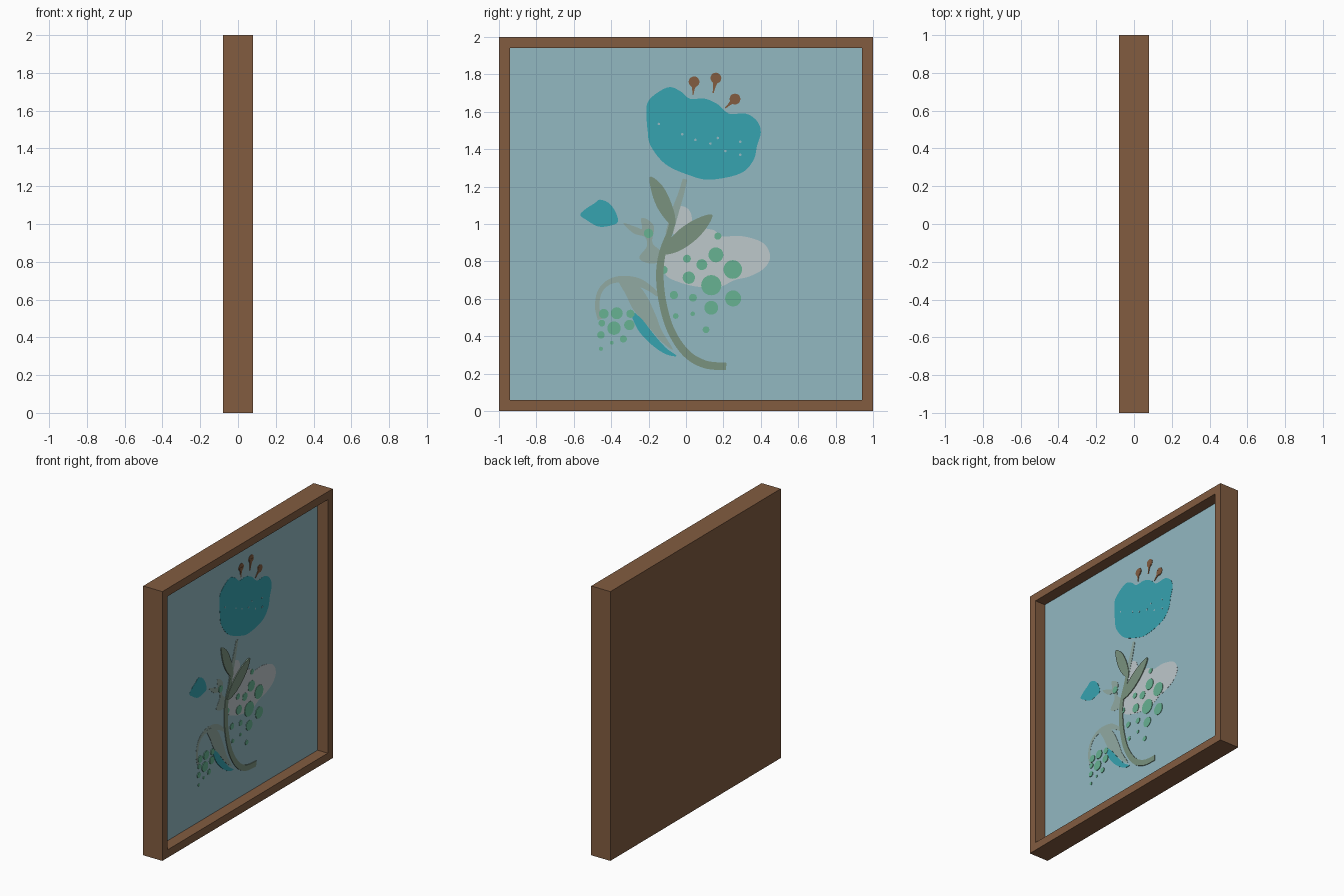
import bpy, bmesh, math
from mathutils import Vector

if "Cube" in bpy.data.objects:
    bpy.data.objects.remove(bpy.data.objects["Cube"])

PANEL_X = -0.005      # depth of the recessed picture
STEP = 0.0012         # height of one paint layer


def material(name, r, g, b):
    m = bpy.data.materials.new(name)
    lin = [((c / 255 + 0.055) / 1.055) ** 2.4 for c in (r, g, b)]
    m.diffuse_color = (*lin, 1)
    m.use_nodes = True
    m.node_tree.nodes["Principled BSDF"].inputs["Base Color"].default_value = m.diffuse_color
    return m


BROWN = material("frame brown", 130, 92, 64)
SKY = material("pale blue", 146, 184, 193)
TEAL = material("teal", 54, 163, 176)
WHITE = material("pale grey", 190, 200, 203)
GREEN = material("mint green", 103, 178, 146)
OLIVE = material("olive green", 122, 146, 127)
PALE = material("pale olive", 145, 170, 162)


def finish(name, bm, mats):
    bmesh.ops.recalc_face_normals(bm, faces=bm.faces[:])
    me = bpy.data.meshes.new(name)
    bm.to_mesh(me)
    bm.free()
    for m in mats:
        me.materials.append(m)
    ob = bpy.data.objects.new(name, me)
    bpy.context.collection.objects.link(ob)
    return ob


def spline(pts, closed, n=5):
    """Smooth Catmull-Rom path through the points (any dimension)."""
    out, k = [], len(pts)
    get = (lambda i: pts[i % k]) if closed else (lambda i: pts[max(0, min(k - 1, i))])
    for i in range(k if closed else k - 1):
        a, b, c, d = (get(i + j) for j in (-1, 0, 1, 2))
        for s in range(n):
            t = s / n
            out.append([0.5 * (2 * q + (r - p) * t + (2 * p - 5 * q + 4 * r - u) * t * t
                               + (3 * q - p - 3 * r + u) * t ** 3)
                        for p, q, r, u in zip(a, b, c, d)])
    if not closed:
        out.append(list(pts[-1]))
    return out


def plates(name, outlines, mat, layer):
    """Thin painted plates from (y, z) outlines lying on the panel."""
    bm = bmesh.new()
    for pts in outlines:
        f = bm.faces.new([bm.verts.new((PANEL_X, y, z)) for y, z in pts])
        ext = bmesh.ops.extrude_face_region(bm, geom=[f], use_keep_orig=True)
        vs = [v for v in ext["geom"] if isinstance(v, bmesh.types.BMVert)]
        bmesh.ops.translate(bm, verts=vs, vec=(STEP * layer, 0, 0))
    return finish(name, bm, [mat])


def blob(name, pts, mat, layer):
    return plates(name, [spline(pts, True)], mat, layer)


def ribbon_outline(pts):
    """Outline of a tapering stroke from (y, z, half width) points."""
    path = spline(pts, False, 6)
    left, right = [], []
    for i, (y, z, w) in enumerate(path):
        a, b = path[max(0, i - 1)], path[min(len(path) - 1, i + 1)]
        d = Vector((b[0] - a[0], b[1] - a[1])).normalized()
        left.append((y - d.y * w, z + d.x * w))
        right.append((y + d.y * w, z - d.x * w))
    return left + right[::-1]


def ribbon(name, pts, mat, layer):
    return plates(name, [ribbon_outline(pts)], mat, layer)


def circle(y, z, r, n=20):
    return [(y + r * math.cos(2 * math.pi * i / n), z + r * math.sin(2 * math.pi * i / n))
            for i in range(n)]


# Frame: solid box with the front (+x) face inset and sunk to hold the picture
bm = bmesh.new()
bmesh.ops.create_cube(bm, size=1)
for v in bm.verts:
    v.co = (v.co.x * 0.157, v.co.y * 2, v.co.z * 2 + 1)
front = max(bm.faces, key=lambda f: f.calc_center_median().x)
bmesh.ops.inset_region(bm, faces=[front], thickness=0.083)
sunk = bmesh.ops.extrude_discrete_faces(bm, faces=[front])["faces"][0]
for v in sunk.verts:
    v.co.x = PANEL_X
sunk.material_index = 1
finish("picture_frame", bm, [BROWN, SKY])

# Large flower head
blob("large_flower", [(-.21, 1.57), (-.20, 1.66), (-.10, 1.73), (-.03, 1.71), (.02, 1.67),
                      (.10, 1.67), (.17, 1.64), (.23, 1.59), (.32, 1.59), (.38, 1.55),
                      (.40, 1.49), (.38, 1.42), (.36, 1.34), (.29, 1.27), (.13, 1.237),
                      (.02, 1.26), (-.11, 1.32), (-.19, 1.42), (-.205, 1.50)], TEAL, 1)
plates("flower_specks", [circle(y, z, .007, 8) for y, z in (
    (-.02, 1.48), (.05, 1.45), (.13, 1.43), (.17, 1.46), (.21, 1.39), (.29, 1.44),
    (.29, 1.37), (-.145, 1.535))], SKY, 2)

# Stamens: a head and a tapering thread each
for i, (y, z, ty, tz) in enumerate(((.043, 1.76, .037, 1.69), (.16, 1.78, .145, 1.70),
                                    (.262, 1.668, .21, 1.62))):
    plates(f"stamen_head_{i + 1}", [circle(y, z, .029)], BROWN, 2)
    ribbon(f"stamen_thread_{i + 1}", [(y, z, .022), ((y + ty) / 2, (z + tz) / 2, .008),
                                      (ty, tz, .003)], BROWN, 3)

# Small blossom on the left
blob("small_blossom", [(-.565, 1.05), (-.53, 1.085), (-.49, 1.11), (-.46, 1.13), (-.41, 1.11),
                       (-.375, 1.06), (-.365, 1.01), (-.41, .99), (-.47, .987), (-.53, 1.02)],
     TEAL, 1)

# Pale petal and bud
blob("pale_petal", [(-.12, .82), (-.08, .89), (.02, .97), (.14, .97), (.19, .935), (.30, .935),
                    (.41, .90), (.45, .83), (.42, .765), (.34, .72), (.26, .70), (.17, .66),
                    (.06, .665), (-.04, .69), (-.11, .73)], WHITE, 1)
blob("pale_bud", [(-.08, 1.02), (-.06, 1.08), (-.02, 1.095), (.02, 1.07), (.03, 1.01),
                  (-.01, .93), (-.07, .95)], WHITE, 1)

# Pale olive sprigs, tendril and leaf
ribbon("upper_sprig", [(-.005, 1.24, .012), (-.03, 1.15, .016), (-.06, 1.06, .02),
                       (-.09, .95, .02)], PALE, 2)
blob("side_sprig", [(-.335, 1.005), (-.27, .985), (-.235, .975), (-.24, 1.03), (-.20, 1.02),
                    (-.17, .98), (-.18, .90), (-.13, .85), (-.13, .80), (-.20, .79),
                    (-.25, .82), (-.21, .88), (-.22, .93), (-.28, .95)], PALE, 1)
ribbon("tendril", [(-.46, .49, .012), (-.475, .56, .012), (-.46, .64, .012), (-.41, .69, .014),
                   (-.34, .705, .018), (-.26, .69, .022), (-.20, .66, .016), (-.15, .62, .01)],
       PALE, 1)
blob("pale_leaf", [(-.36, .70), (-.28, .69), (-.22, .63), (-.165, .52), (-.13, .43), (-.07, .33),
                   (-.13, .37), (-.21, .46), (-.28, .54), (-.32, .62)], PALE, 2)
blob("teal_leaf", [(-.295, .535), (-.235, .49), (-.18, .42), (-.11, .34), (-.05, .295),
                   (-.11, .305), (-.19, .36), (-.26, .44)], TEAL, 3)

# Main olive stem and leaves
ribbon("main_stem", [(.215, .238, .02), (.10, .25, .021), (0, .31, .021), (-.08, .43, .02),
                     (-.125, .58, .02), (-.14, .73, .02), (-.125, .85, .018),
                     (-.085, .96, .016), (-.07, 1.04, .012)], OLIVE, 4)
blob("left_leaf", [(-.195, 1.25), (-.14, 1.22), (-.095, 1.15), (-.06, 1.05), (-.065, .985),
                   (-.13, 1.05), (-.175, 1.14)], OLIVE, 5)
blob("right_leaf", [(.14, 1.05), (.11, .98), (.04, .905), (-.05, .85), (-.125, .84),
                    (-.10, .90), (-.03, .975), (.06, 1.03)], OLIVE, 6)

# Mint dots: right spray and left cluster (y, z, radius)
plates("right_dots", [circle(*d) for d in (
    (.17, .935, .019), (.16, .835, .04), (.005, .815, .021), (.085, .783, .029),
    (.25, .757, .05), (.015, .713, .033), (.135, .673, .054), (.252, .602, .043),
    (.135, .552, .037), (-.065, .62, .022), (.037, .606, .021), (-.055, .508, .015),
    (.036, .52, .012), (.107, .435, .018), (-.12, .755, .022))], GREEN, 3)
plates("left_dots", [circle(*d) for d in (
    (-.44, .52, .026), (-.37, .523, .032), (-.45, .47, .018), (-.385, .443, .036),
    (-.297, .52, .022), (-.303, .46, .028), (-.455, .407, .02), (-.335, .385, .019),
    (-.397, .365, .01), (-.455, .333, .011), (-.20, .95, .025))], GREEN, 4)
